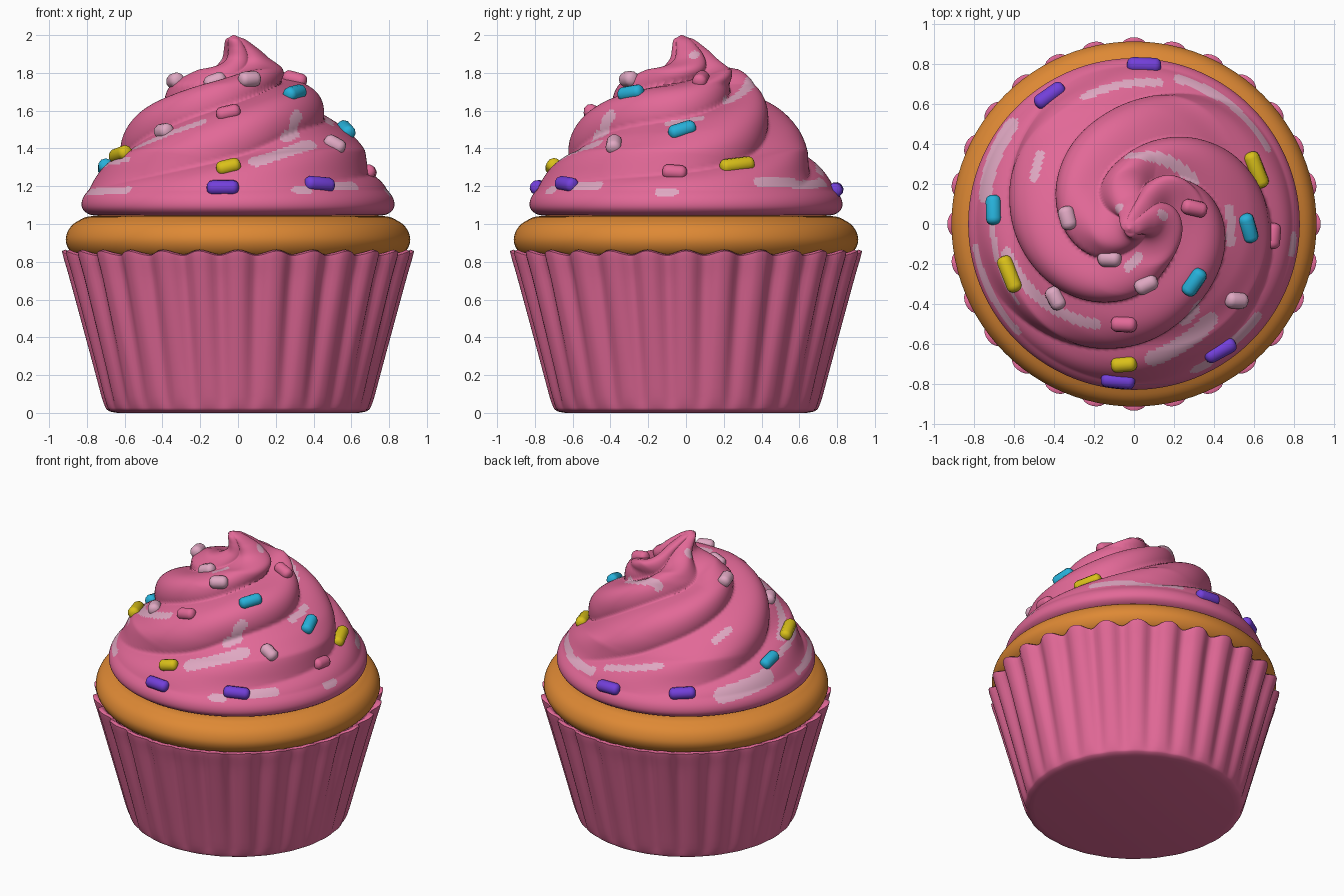
import bpy, bmesh
from math import sin, cos, pi, tau, radians
from mathutils import Vector, Matrix
from mathutils.bvhtree import BVHTree
from mathutils.kdtree import KDTree

cube = bpy.data.objects.get("Cube")
if cube:
    bpy.data.objects.remove(cube)


def material(name, rgb):
    m = bpy.data.materials.new(name)
    m.use_nodes = True
    m.diffuse_color = (*rgb, 1)
    m.node_tree.nodes["Principled BSDF"].inputs["Base Color"].default_value = (*rgb, 1)
    return m


PINK = material("rose pink", (.76, .14, .31))
PALE = material("pale pink", (.74, .39, .54))
CAKE = material("golden sponge", (.73, .25, .035))
PURPLE = material("purple", (.17, .05, .70))
YELLOW = material("yellow", (.70, .53, .01))
CYAN = material("cyan", (.02, .44, .70))


def clamp(v):
    return max(0, min(1, v))


def curve(pts, steps):
    """Smooth Catmull-Rom run through profile points."""
    p = [Vector(q) for q in pts]
    p = [p[0]] + p + [p[-1]]
    out = []
    for a, b, c, d in zip(p, p[1:], p[2:], p[3:]):
        for k in range(steps):
            t = k / steps
            out.append(.5 * (2 * b + (c - a) * t + (2 * a - 5 * b + 4 * c - d) * t * t
                             + (3 * b - a - 3 * c + d) * t ** 3))
    return out + [p[-1]]


def finish(name, bm, mats, angle=60):
    bmesh.ops.recalc_face_normals(bm, faces=bm.faces)
    me = bpy.data.meshes.new(name)
    bm.to_mesh(me)
    bm.free()
    ob = bpy.data.objects.new(name, me)
    bpy.context.collection.objects.link(ob)
    for m in mats:
        me.materials.append(m)
    bpy.ops.object.select_all(action="DESELECT")
    ob.select_set(True)
    bpy.context.view_layer.objects.active = ob
    bpy.ops.object.shade_smooth_by_angle(angle=radians(angle))


def lathe(profile, n, shape):
    """Revolve a profile; shape(theta, i) gives each point's position."""
    bm = bmesh.new()
    rings = [[bm.verts.new(shape(tau * j / n, i)) for j in range(n)]
             for i in range(len(profile))]
    for a, b in zip(rings, rings[1:]):
        for j in range(n):
            k = (j + 1) % n
            bm.faces.new((a[j], a[k], b[k], b[j]))
    bm.faces.new(rings[0])
    bm.faces.new(rings[-1])
    return bm


# Pleated paper liner with a wavy lip
FLUTES = 28
wall = curve([(.64, 0), (.685, .012), (.705, .05), (.755, .25), (.81, .47),
              (.868, .70), (.90, .81), (.908, .845)], 4)
wall += [Vector((.89, .852)), Vector((.86, .835)), Vector((.84, .78))]


def liner_shape(th, i):
    r, z = wall[i]
    h = clamp(z / .85)
    wave = cos(FLUTES * th)
    pleat = 1 - 2 * (.5 - .5 * wave) ** 1.6
    r += (.006 + .018 * h) * pleat * clamp(z / .06)
    z += .012 * wave * clamp((z - .7) / .14)
    return r * cos(th), r * sin(th), z


finish("paper_liner", lathe(wall, FLUTES * 10, liner_shape), [PINK])

# Sponge rim
sponge = curve([(.78, .80), (.85, .825), (.895, .865), (.912, .92), (.89, .98),
                (.84, 1.02), (.76, 1.043), (.5, 1.045)], 5)
finish("sponge", lathe(sponge, 96, lambda th, i: (
    sponge[i].x * cos(th), sponge[i].x * sin(th), sponge[i].y)), [CAKE])

# Frosting: four arms winding up to a curled peak
swirl = curve([(.72, 1.045), (.785, 1.05), (.825, 1.085), (.82, 1.14), (.77, 1.20),
               (.69, 1.27), (.60, 1.36), (.53, 1.46), (.45, 1.56), (.36, 1.645),
               (.26, 1.72), (.17, 1.785), (.11, 1.85), (.075, 1.92), (.045, 1.975),
               (.004, 2.0)], 9)


def frosting_shape(th, i):
    r, z = swirl[i]
    t = swirl[min(i + 1, len(swirl) - 1)] - swirl[max(i - 1, 0)]
    t.normalize()
    # one side winds a little later than the rest
    late = .4 * max(0, cos(th - radians(20))) ** 2
    f = ((r - .6) / .24 + 4 * (th + pi / 2) / tau - late) % 1
    amp = .078 * clamp((.79 - r) / .17) * clamp((r - .03) / .18)
    if z < 1.1:
        amp = 0
    d = amp * sin(pi * f ** 1.4) ** .8
    r, z = r + t.y * d, z - t.x * d
    bend = .04 * sin(clamp((z - 1.74) / .26) * pi * 1.2)
    return r * cos(th) + bend, r * sin(th) + bend, z


frost = lathe(swirl, 400, frosting_shape)
bmesh.ops.recalc_face_normals(frost, faces=frost.faces)
surface = BVHTree.FromBMesh(frost)


def drop(x, y):
    """Point and normal of the frosting straight below (x, y)."""
    return surface.ray_cast(Vector((x, y, 3)), Vector((0, 0, -1)))[:2]


# Glossy strokes: start angle, end angle, start radius, end radius, width
STROKES = [(-86, -48, .69, .60, .09), (190, 252, .66, .53, .06),
           (138, 172, .79, .76, .11), (172, 215, .71, .70, .04),
           (187, 224, .80, .79, .05), (78, 113, .72, .68, .05),
           (28, 75, .77, .76, .06), (141, 158, .59, .54, .05),
           (31, 99, .37, .34, .06), (-14, 12, .49, .48, .05),
           (-66, -48, .55, .50, .07), (-54, -35, .77, .77, .07),
           (-69, -60, .79, .79, .05), (-12, -3, .80, .80, .05),
           (5, 30, .17, .13, .05), (255, 285, .24, .14, .05),
           (120, 150, .10, .12, .05)]
STEPS = 60
samples = KDTree(len(STROKES) * (STEPS + 1))
for s, (a0, a1, r0, r1, width) in enumerate(STROKES):
    # stop short of the ends so the rounded tips stay inside the angles
    cap = min(.4, width / 2 / (radians(a1 - a0) * (r0 + r1) / 2))
    for k in range(STEPS + 1):
        t = cap + (1 - 2 * cap) * k / STEPS
        th, r = radians(a0 + (a1 - a0) * t), r0 + (r1 - r0) * t
        samples.insert(drop(r * cos(th), r * sin(th))[0], s)
samples.balance()
for f in frost.faces:
    c = f.calc_center_median()
    _, s, dist = samples.find(c)
    f.material_index = int(c.z > 1.06 and dist < STROKES[s][4] / 2)
finish("frosting", frost, [PINK, PALE], 75)


# Sprinkles pressed into the frosting: x, y, heading in degrees
def sprinkle(name, mat, x, y, heading, length, width):
    hit, normal = drop(x, y)
    along = Vector((cos(radians(heading)), sin(radians(heading)), 0))
    along = (along - normal * along.dot(normal)).normalized()
    side = normal.cross(along)
    bm = bmesh.new()
    bmesh.ops.create_cone(bm, cap_ends=True, segments=10, radius1=width / 2,
                          radius2=width / 2, depth=length)
    ends = [e for e in bm.edges if abs(e.verts[0].co.z - e.verts[1].co.z) < .001]
    bmesh.ops.bevel(bm, geom=ends, offset=width * .38, segments=4, affect="EDGES",
                    profile=.5)
    turn = Matrix((side, normal, along)).transposed().to_4x4()
    bm.transform(Matrix.Translation(hit + normal * width * .04) @ turn)
    finish(name, bm, [mat], 60)


SPRINKLES = [
    ("purple", PURPLE, .17, .08, [(.05, .79, 0), (-.42, .64, 38), (-.08, -.78, -5),
                                  (.43, -.63, 25)]),
    ("yellow", YELLOW, .19, .08, [(.61, .27, 115), (-.62, -.25, 118)]),
    ("short_yellow", YELLOW, .13, .08, [(-.05, -.70, 15)]),
    ("cyan", CYAN, .15, .08, [(-.70, .07, 100), (.57, -.02, 115), (.30, -.29, 60)]),
    ("pale", PALE, .12, .085, [(-.33, .03, 110), (-.12, -.17, 20), (.06, -.30, 30),
                               (-.39, -.37, 120), (.51, -.38, 165)]),
    ("pink", PINK, .13, .08, [(.30, .08, 165), (-.05, -.50, 5), (.69, -.06, 80)]),
]
for label, mat, length, width, spots in SPRINKLES:
    for n, (x, y, heading) in enumerate(spots, 1):
        sprinkle(f"{label}_sprinkle_{n}", mat, x, y, heading, length, width)
